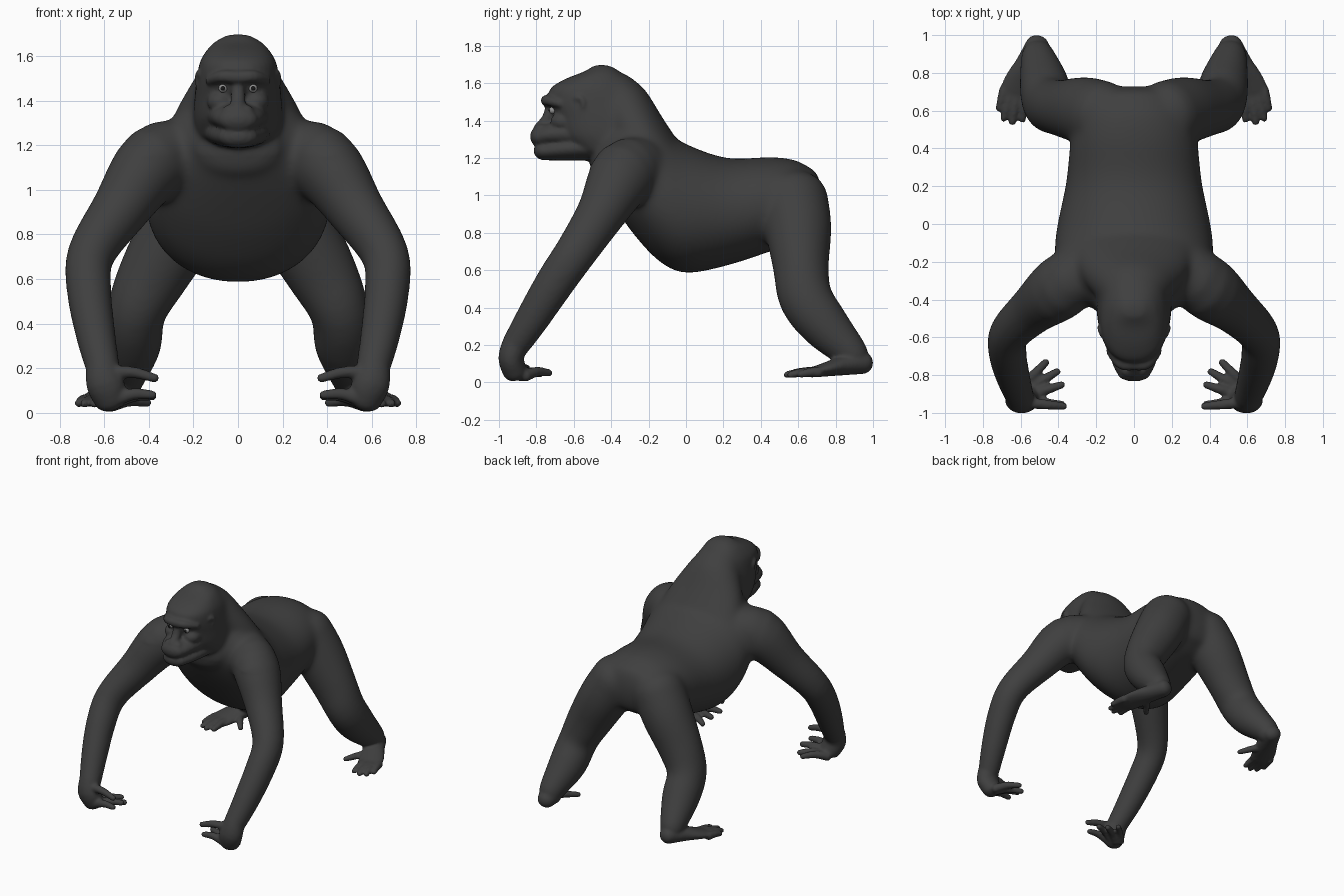
import bpy, bmesh, math
from mathutils import Vector, Matrix

X, Y, Z = Vector((1, 0, 0)), Vector((0, 1, 0)), Vector((0, 0, 1))
bm = bmesh.new()


def spline(rows, steps=4):
    """Catmull-Rom interpolation of rows of numbers."""
    out = []
    for i in range(len(rows) - 1):
        p0, p1 = rows[max(i - 1, 0)], rows[i]
        p2, p3 = rows[i + 1], rows[min(i + 2, len(rows) - 1)]
        for k in range(steps):
            t = k / steps
            out.append([0.5 * (2 * b + (c - a) * t + (2 * a - 5 * b + 4 * c - d) * t * t
                               + (3 * b - a - 3 * c + d) * t ** 3)
                        for a, b, c, d in zip(p0, p1, p2, p3)])
    return out + [list(rows[-1])]


def loft(rows, ref=X, axis=None, cap=0.8, power=2.0, mirror=1, n=28):
    """Rounded limb through rows of (x, y, z, half width, half depth)."""
    rows = spline(rows)
    pts = [Vector((r[0] * mirror, r[1], r[2])) for r in rows]
    rings = []
    for i, r in enumerate(rows):
        t = axis or (pts[min(i + 1, len(pts) - 1)] - pts[max(i - 1, 0)]).normalized()
        rings.append((pts[i], t, r[3], r[4]))

    def ends(ring, sign):
        c, t, a, b = ring
        h = cap * min(a, b) * sign
        return [(c + t * h * math.sin(q), t, a * math.cos(q), b * math.cos(q))
                for q in (0.4, 0.8, 1.2, 1.5)]

    rings = ends(rings[0], -1)[::-1] + rings + ends(rings[-1], 1)
    loops = []
    for c, t, a, b in rings:
        side = (ref - t * ref.dot(t)).normalized()
        other = t.cross(side)
        loop = []
        for k in range(n):
            q = 2 * math.pi * k / n
            u, v = math.cos(q), math.sin(q)
            u = math.copysign(abs(u) ** (2 / power), u)
            v = math.copysign(abs(v) ** (2 / power), v)
            loop.append(bm.verts.new(c + side * a * u + other * b * v))
        loops.append(loop)
    for p, q in zip(loops, loops[1:]):
        for k in range(n):
            bm.faces.new((p[k], p[(k + 1) % n], q[(k + 1) % n], q[k]))
    bm.faces.new(loops[0][::-1])
    bm.faces.new(loops[-1])


def blob(center, size):
    m = Matrix.Translation(center) @ Matrix.Diagonal((*size, 1))
    bmesh.ops.create_uvsphere(bm, u_segments=20, v_segments=12, radius=1, matrix=m)


def digit(base, tip, r, mirror, lift=0.015):
    mid = [(a + b) / 2 for a, b in zip(base, tip)]
    mid[2] += lift
    loft([(*base, r * 1.2, r * 1.2), (*mid, r, r), (*tip, r * 0.75, r * 0.75)],
         ref=Z, mirror=mirror, n=12)


# Torso: y, back height, belly height, half width
torso = [(0.66, 1.15, 0.80, 0.25), (0.58, 1.19, 0.75, 0.30), (0.45, 1.205, 0.70, 0.335),
         (0.22, 1.20, 0.625, 0.36), (0.0, 1.275, 0.585, 0.405), (-0.14, 1.36, 0.645, 0.42),
         (-0.27, 1.42, 0.78, 0.39), (-0.37, 1.40, 0.92, 0.32), (-0.46, 1.33, 1.06, 0.20)]
loft([(0, y, (t + b) / 2, w, (t - b) / 2) for y, t, b, w in torso],
     axis=-Y, cap=0.4, power=2.1, n=40)

# Neck and skull: z, front, back, half width
skull = [(1.24, -0.60, -0.14, 0.19), (1.32, -0.68, -0.13, 0.20), (1.42, -0.71, -0.17, 0.195),
         (1.50, -0.735, -0.225, 0.185), (1.57, -0.725, -0.265, 0.172),
         (1.62, -0.65, -0.31, 0.145), (1.66, -0.55, -0.35, 0.11), (1.688, -0.50, -0.39, 0.065)]
loft([(0, (f + b) / 2, z, w, (b - f) / 2) for z, f, b, w in skull],
     axis=Z, cap=0.2, power=2.3, n=36)
loft([(0, -0.15, 1.18, 0.34, 0.15), (0, -0.26, 1.34, 0.285, 0.155), (0, -0.34, 1.48, 0.205, 0.15),
      (0, -0.38, 1.54, 0.165, 0.13)])

# Muzzle, lower jaw, brow ridge and nose
loft([(0, -0.50, 1.33, 0.155, 0.09), (0, -0.65, 1.33, 0.135, 0.075),
      (0, -0.74, 1.325, 0.115, 0.062), (0, -0.79, 1.315, 0.09, 0.054)], axis=-Y)
loft([(0, -0.48, 1.26, 0.16, 0.075), (0, -0.65, 1.248, 0.13, 0.062),
      (0, -0.76, 1.238, 0.092, 0.05)], axis=-Y, cap=1.1)
loft([(-0.125, -0.67, 1.49, 0.022, 0.026), (-0.07, -0.738, 1.508, 0.028, 0.03),
      (0, -0.745, 1.505, 0.03, 0.03), (0.07, -0.738, 1.508, 0.028, 0.03),
      (0.125, -0.67, 1.49, 0.022, 0.026)], ref=Z)
loft([(0, -0.725, 1.48, 0.028, 0.025), (0, -0.742, 1.41, 0.032, 0.03),
      (0, -0.785, 1.36, 0.03, 0.03)])

for s in (1, -1):
    # Nostril wings, cheeks and ears
    blob((s * 0.036, -0.775, 1.355), (0.034, 0.033, 0.028))
    blob((s * 0.08, -0.655, 1.395), (0.06, 0.07, 0.05))
    loft([(0.174, -0.55, 1.455, 0.012, 0.014), (0.184, -0.548, 1.495, 0.012, 0.014),
          (0.178, -0.57, 1.525, 0.012, 0.014), (0.170, -0.59, 1.515, 0.011, 0.013)],
         mirror=s, n=12)

    # Arm from shoulder to wrist
    loft([(0.22, -0.21, 1.14, 0.15, 0.16), (0.38, -0.33, 1.115, 0.165, 0.18),
          (0.53, -0.45, 0.91, 0.13, 0.135), (0.66, -0.58, 0.71, 0.108, 0.115),
          (0.668, -0.69, 0.55, 0.102, 0.108), (0.64, -0.81, 0.36, 0.092, 0.095),
          (0.605, -0.912, 0.20, 0.075, 0.075)], mirror=s)
    # Bent hand and curled fingers
    loft([(0.61, -0.91, 0.21, 0.072, 0.072), (0.595, -0.935, 0.13, 0.085, 0.068),
          (0.57, -0.915, 0.06, 0.075, 0.065)], mirror=s, cap=0.75)
    for base, tip in (((0.59, -0.86, 0.035), (0.465, -0.73, 0.05)),
                      ((0.57, -0.88, 0.035), (0.405, -0.78, 0.045)),
                      ((0.56, -0.91, 0.045), (0.38, -0.85, 0.075)),
                      ((0.55, -0.945, 0.06), (0.38, -0.955, 0.08)),
                      ((0.58, -0.945, 0.18), (0.37, -0.965, 0.155))):
        digit(base, tip, 0.027, s)

    # Leg from hip to ankle
    loft([(0.17, 0.57, 0.98, 0.18, 0.19), (0.265, 0.60, 0.82, 0.178, 0.18),
          (0.385, 0.615, 0.61, 0.158, 0.15), (0.458, 0.64, 0.45, 0.134, 0.145),
          (0.475, 0.74, 0.31, 0.132, 0.132), (0.505, 0.87, 0.17, 0.094, 0.095),
          (0.51, 0.905, 0.12, 0.078, 0.078)], mirror=s, cap=0.8)
    # Foot with spread toes and an opposed big toe
    loft([(0.51, 0.945, 0.105, 0.064, 0.06), (0.555, 0.84, 0.09, 0.075, 0.052),
          (0.60, 0.75, 0.07, 0.088, 0.038), (0.63, 0.68, 0.055, 0.088, 0.028)],
         mirror=s, cap=0.9)
    for base, tip in (((0.685, 0.71, 0.055), (0.715, 0.61, 0.042)),
                      ((0.655, 0.68, 0.055), (0.69, 0.555, 0.04)),
                      ((0.625, 0.67, 0.055), (0.645, 0.535, 0.04)),
                      ((0.585, 0.68, 0.055), (0.59, 0.55, 0.04)),
                      ((0.55, 0.80, 0.07), (0.44, 0.66, 0.05))):
        digit(base, tip, 0.025, s, 0.005)

bmesh.ops.recalc_face_normals(bm, faces=bm.faces)


def material(name, c):
    m = bpy.data.materials.new(name)
    m.diffuse_color = (c, c, c, 1)
    return m


# Fuse all parts into one skin
mesh = bpy.data.meshes.new("ape_body")
bm.to_mesh(mesh)
bm.free()
body = bpy.data.objects.new("ape_body", mesh)
bpy.context.collection.objects.link(body)
mesh.materials.append(material("dark_fur", 0.05))
remesh = body.modifiers.new("fuse", 'REMESH')
remesh.mode = 'VOXEL'
remesh.voxel_size = 0.01
bpy.context.view_layer.objects.active = body
body.select_set(True)
bpy.ops.object.convert(target='MESH')

# Blend the joints strongly, but keep face, hands and feet crisp
blend = body.vertex_groups.new(name="blend")
for v in body.data.vertices:
    x, y, z = v.co
    w = min(1, max(0, (z - 0.2) / 0.15))
    if z > 1.15:
        w = min(w, max(0, (y + 0.52) / 0.12))
    if w > 0:
        blend.add([v.index], w, 'REPLACE')
for name, rounds, group in (("soften", 4, ""), ("blend", 70, "blend")):
    mod = body.modifiers.new(name, 'SMOOTH')
    mod.factor, mod.iterations, mod.vertex_group = 0.5, rounds, group
bpy.ops.object.convert(target='MESH')
bpy.ops.object.shade_smooth()

# Eyes
white, dark = material("eye_white", 0.3), material("pupil", 0.01)
for s, side in ((1, "left"), (-1, "right")):
    for part, y, r, mat in (("eye", -0.713, 0.019, white), ("pupil", -0.722, 0.0125, dark)):
        bpy.ops.mesh.primitive_uv_sphere_add(segments=16, ring_count=10, radius=r,
                                             location=(s * 0.068, y, 1.455))
        o = bpy.context.object
        o.name = f"{side}_{part}"
        o.data.materials.append(mat)
        bpy.ops.object.shade_smooth()
